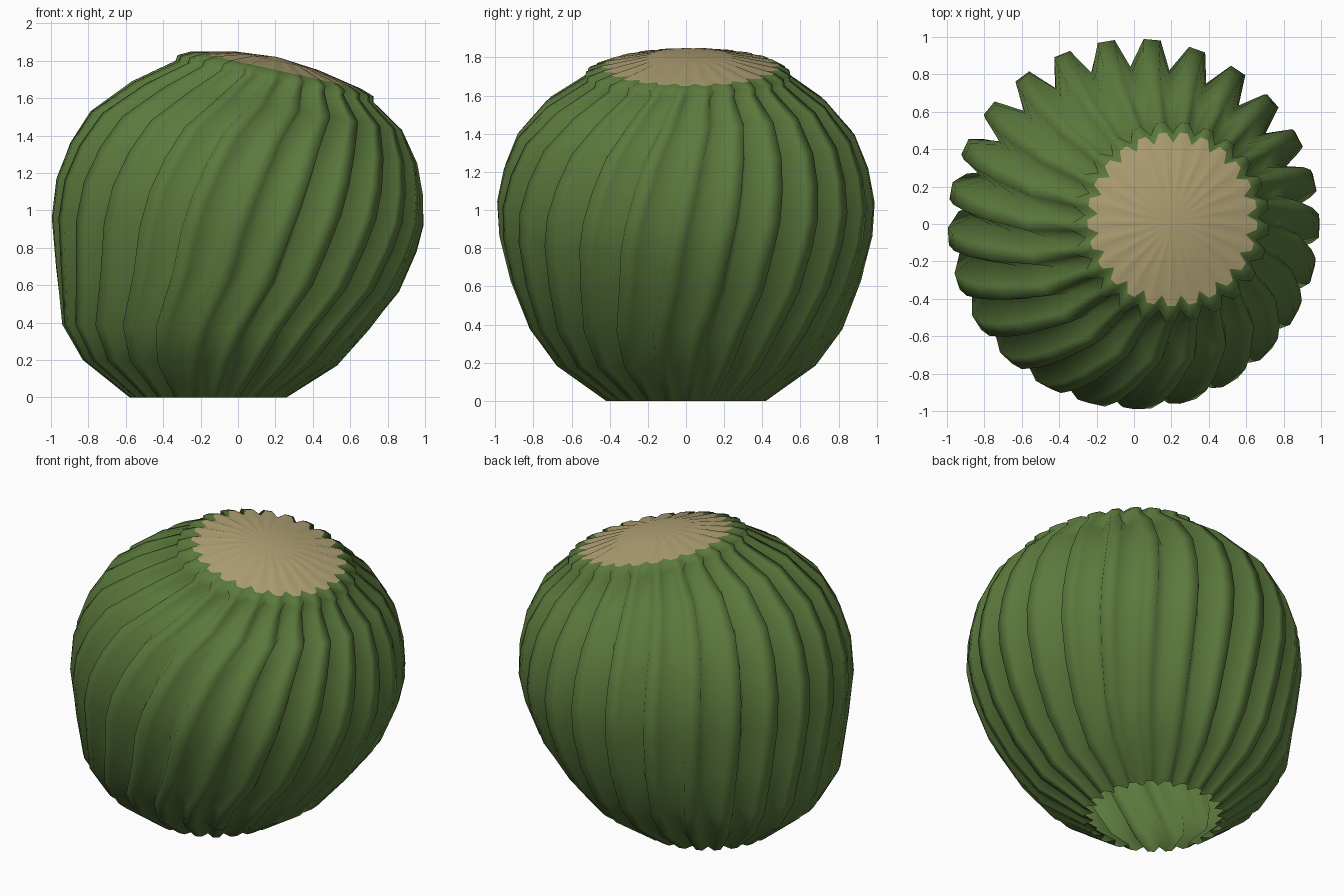
import bpy, bmesh, math
from mathutils import Matrix, Vector

if "Cube" in bpy.data.objects:
    bpy.data.objects.remove(bpy.data.objects["Cube"], do_unlink=True)


def material(name, rgb):
    m = bpy.data.materials.new(name)
    m.use_nodes = True
    m.diffuse_color = (*rgb, 1)
    m.node_tree.nodes["Principled BSDF"].inputs["Base Color"].default_value = (*rgb, 1)
    return m


green = material("cactus green", (0.104, 0.191, 0.046))
tan = material("woolly tan", (0.44, 0.36, 0.18))

RIBS = 25
# One rib: (fraction of the rib pitch, share of the groove depth cut away)
RIB = [(-0.5, 1.0), (-0.18, 0.0), (0.19, 0.0)]

# Leaning rings: centre x, centre z, radius, rise of the left over the right edge,
# groove depth, centre y
BODY = [
    (-0.16, 0.0, 0.42, 0.0, 0.13, 0),
    (-0.15, 0.185, 0.68, 0.03, 0.14, 0),
    (-0.12, 0.375, 0.82, 0.03, 0.15, 0),
    (-0.055, 0.63, 0.92, 0.13, 0.15, 0),
    (-0.02, 0.87, 0.98, 0.18, 0.15, 0),
    (0.01, 1.045, 0.99, 0.25, 0.15, 0),
    (0.045, 1.22, 0.955, 0.28, 0.15, 0),
    (0.085, 1.39, 0.885, 0.28, 0.15, 0),
    (0.155, 1.56, 0.735, 0.26, 0.15, 0),
    (0.195, 1.69, 0.54, 0.22, 0.16, 0.01),
    (0.20, 1.72, 0.535, 0.22, 0.11, 0.01),
    (0.205, 1.75, 0.465, 0.20, 0.12, 0.025),
]
CROWN = [BODY[-1], (0.205, 1.80, 0.23, 0.10, 0.06, 0.02)]


def ring(bm, cx, cz, r, rise, depth, cy):
    tilt = Matrix.Rotation(math.asin(rise / (2 * r)), 3, "Y")
    twist = 1.05 * cx - 0.038
    verts = []
    for i in range(RIBS):
        for frac, cut in RIB:
            a = (i + frac) * math.tau / RIBS + twist
            d = r * (1 - depth * cut)
            p = tilt @ Vector((d * math.cos(a), d * math.sin(a), 0))
            verts.append(bm.verts.new(p + Vector((cx, cy, cz))))
    return verts


def loft(name, rings, mat, apex=None):
    """Skin the rings; with an apex, close the top ring to a point."""
    bm = bmesh.new()
    loops = [ring(bm, *r) for r in rings]
    n = len(loops[0])
    for lo, hi in zip(loops, loops[1:]):
        for i in range(n):
            j = (i + 1) % n
            bm.faces.new((lo[i], lo[j], hi[j], hi[i]))
    if apex:
        tip = bm.verts.new(apex)
        for i in range(n):
            bm.faces.new((loops[-1][i], loops[-1][(i + 1) % n], tip))
    for f in bm.faces:
        f.smooth = True
    me = bpy.data.meshes.new(name)
    bm.to_mesh(me)
    bm.free()
    me.materials.append(mat)
    bpy.context.collection.objects.link(bpy.data.objects.new(name, me))


# Ribbed, twisted body, open underneath, and the pale domed crown
loft("cactus_body", BODY, green)
loft("cactus_crown", CROWN, tan, apex=(0.21, 0.015, 1.82))
